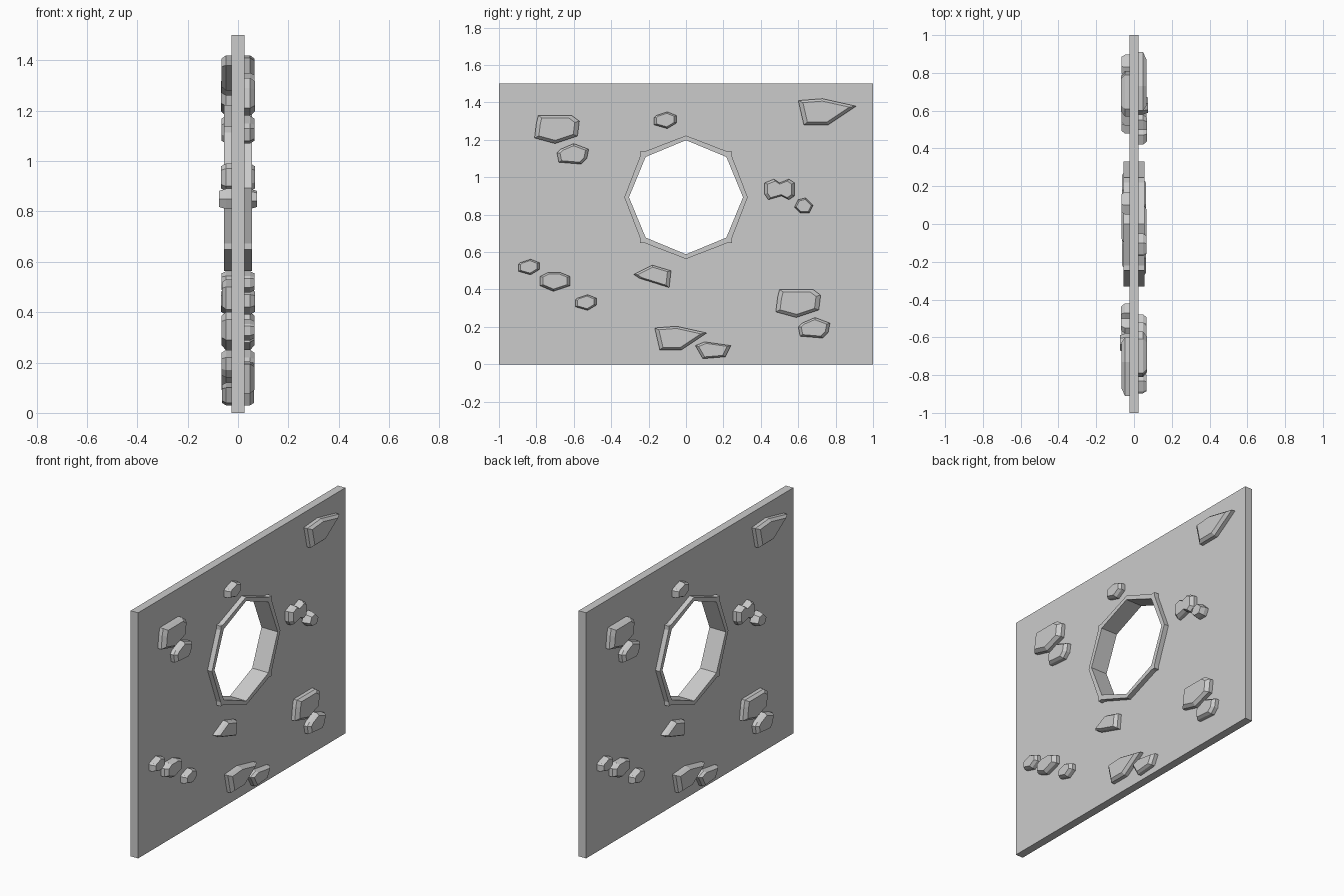
import bpy, bmesh, math

if "Cube" in bpy.data.objects:
    bpy.data.objects.remove(bpy.data.objects["Cube"])

CZ = 0.893  # height of the round window centre


def finish(name, bm):
    bmesh.ops.remove_doubles(bm, verts=bm.verts, dist=1e-5)
    bmesh.ops.recalc_face_normals(bm, faces=bm.faces)
    mesh = bpy.data.meshes.new(name)
    bm.to_mesh(mesh)
    bm.free()
    ob = bpy.data.objects.new(name, mesh)
    bpy.context.collection.objects.link(ob)
    return ob


def ring(name, outer, inner, half):
    """Thick plate between two loops with matching points (repeats allowed)."""
    bm = bmesh.new()
    n = len(outer)

    def quad(*pts):
        pts = list(dict.fromkeys(pts))
        if len(pts) > 2:
            bm.faces.new([bm.verts.new(p) for p in pts])

    for i in range(n):
        j = (i + 1) % n
        o1, o2, i1, i2 = outer[i], outer[j], inner[i], inner[j]
        for x in (-half, half):
            quad((x, *o1), (x, *o2), (x, *i2), (x, *i1))
        for a, b in ((o1, o2), (i1, i2)):
            quad((-half, *a), (-half, *b), (half, *b), (half, *a))
    return finish(name, bm)


def octagon(r):
    return [(r * math.cos(k * math.pi / 4), CZ + r * math.sin(k * math.pi / 4))
            for k in range(8)]


# Wall panel with an octagonal hole
rect = [(1, CZ), (1, 1.5), (0, 1.5), (-1, 1.5), (-1, CZ), (-1, 0), (0, 0), (1, 0)]
ring("wall_panel", rect, octagon(0.315), 0.025)

# Window frame with small knuckles on the diagonal corners
hole = octagon(0.305)
rim, bore = [], []
for k in range(4):
    c, s = round(math.cos(k * math.pi / 2)), round(math.sin(k * math.pi / 2))
    for (u, v), m in (((0.33, 0), 2 * k), ((0.245, 0.22), 2 * k + 1),
                      ((0.245, 0.245), 2 * k + 1), ((0.22, 0.245), 2 * k + 1)):
        rim.append((u * c - v * s, CZ + u * s + v * c))
        bore.append(hole[m])
ring("window_frame", rim, bore, 0.055)

# Stone outlines (y, z) in hundredths
BIG = [(-79, 133), (-61, 133), (-57, 130), (-58, 122), (-70, 118), (-81, 121), (-80, 129)]
MID = [(-67, 115), (-60, 118), (-52, 115), (-53, 110), (-56, 107), (-68, 108), (-69, 113)]
SMALL = [(-16, 133), (-10, 135), (-5, 133), (-5, 129), (-10, 126), (-17, 128), (-17, 132)]
SHARD = [(60, 141), (73, 142), (91, 138), (76, 128), (63, 128)]
BEAN = [(42, 97), (47, 99), (50, 97), (55, 99), (58, 97), (58, 90), (55, 88),
        (51, 90), (44, 88), (42, 91)]
GEM = [(60, 88), (64, 89), (68, 85), (66, 81), (61, 81), (58, 84)]
PEBBLE = [(-78, 47), (-74, 49), (-67, 49), (-62, 47), (-62, 42), (-71, 39), (-78, 42)]
CHIP = [(-28, 48), (-18, 53), (-8, 50), (-9, 41), (-25, 46)]
FLAKE = [(5, 10), (10, 12), (24, 10), (21, 4), (9, 3)]

# outline, shift y, shift z, scale, height
STONES = [
    (BIG, 0, 0, 1, 0.068), (BIG, 129, -93, 1, 0.065),
    (MID, 0, 0, 1, 0.065), (MID, 129, -93, 1, 0.065),
    (SMALL, 0, 0, 1, 0.065), (SMALL, -73, -78.5, 0.93, 0.065),
    (SMALL, -42.5, -97.5, 0.93, 0.065),
    (SHARD, 0, 0, 1, 0.065), (SHARD, -78, -121, 0.9, 0.065),
    (BEAN, 0, 0, 1, 0.068), (GEM, 0, 0, 1, 0.075),
    (PEBBLE, 0, 0, 1, 0.068), (CHIP, 0, 0, 1, 0.063), (FLAKE, 0, 0, 1, 0.063),
]


def stone(name, outline, dy, dz, scale, height, side):
    n = len(outline)
    cy = sum(p[0] for p in outline) / n
    cz = sum(p[1] for p in outline) / n
    bm = bmesh.new()
    loops = []
    for x, k in ((0.015, 1), (0.048, 1), (height, 0.8)):
        loops.append([bm.verts.new((side * x,
                                    side * (cy + dy + (y - cy) * scale * k) / 100,
                                    (cz + dz + (z - cz) * scale * k) / 100))
                      for y, z in outline])
    for a, b in zip(loops, loops[1:]):
        for i in range(n):
            j = (i + 1) % n
            bm.faces.new((a[i], a[j], b[j], b[i]))
    bm.faces.new(loops[0])
    bm.faces.new(loops[-1])
    finish(name, bm)


# Stones on both faces; the back is the front turned half a circle
for side, label in ((1, "right"), (-1, "left")):
    for i, args in enumerate(STONES):
        stone(f"{label}_stone_{i + 1}", *args, side)
